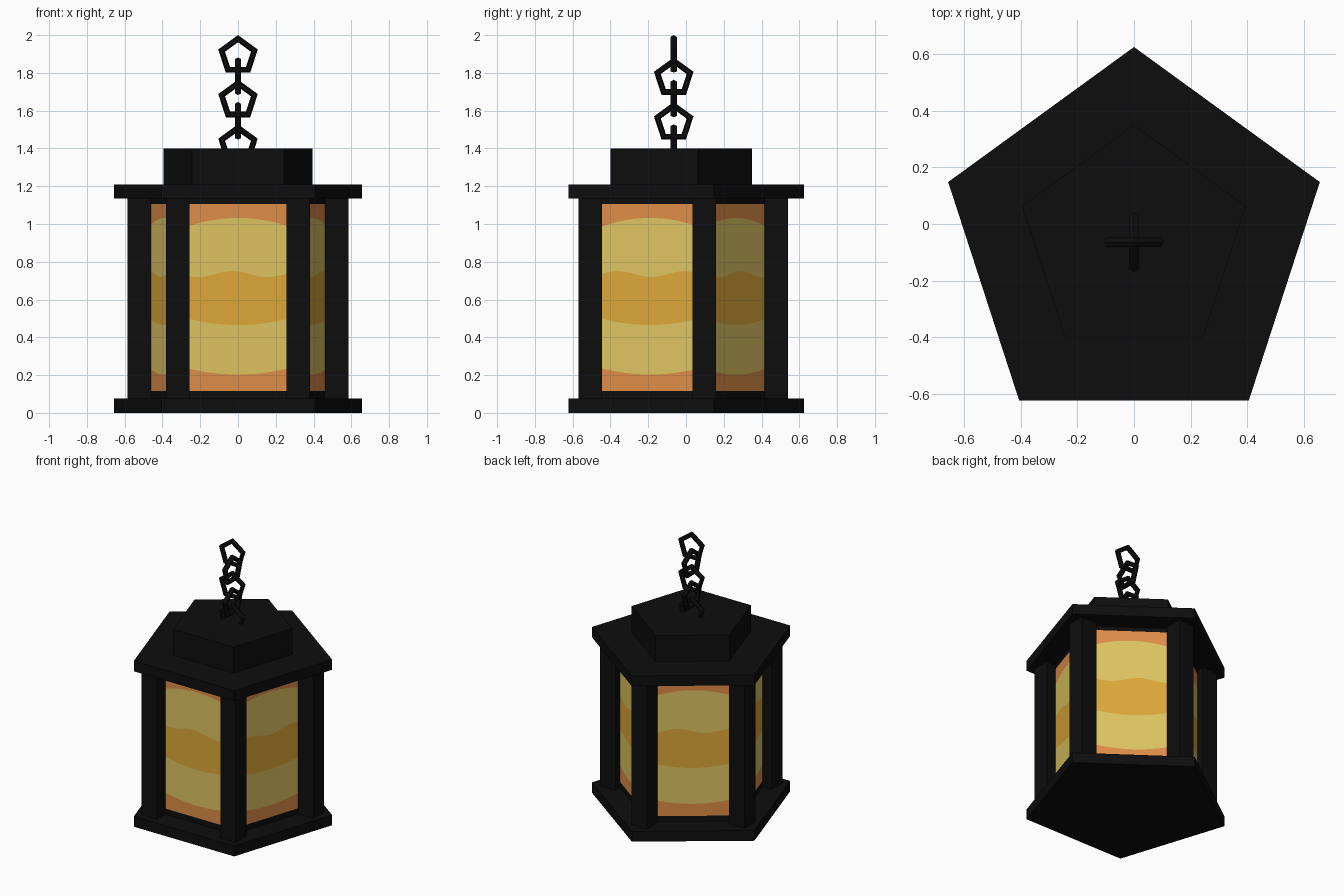
import bpy, bmesh, math
from mathutils import Vector

if "Cube" in bpy.data.objects:
    bpy.data.objects.remove(bpy.data.objects["Cube"])

CY = -0.065  # y of the lantern axis


def material(name, r, g, b):
    lin = lambda c: ((c / 255 + 0.055) / 1.055) ** 2.4 if c > 10 else c / 255 / 12.92
    m = bpy.data.materials.new(name)
    m.diffuse_color = (lin(r), lin(g), lin(b), 1)
    m.use_nodes = True
    m.node_tree.nodes["Principled BSDF"].inputs["Base Color"].default_value = m.diffuse_color
    return m


BLACK = material("black iron", 13, 13, 13)
ORANGE = material("glow orange", 222, 141, 71)
YELLOW = material("glow yellow", 221, 196, 97)
AMBER = material("glow amber", 221, 168, 57)


def make(name, bm, mats):
    me = bpy.data.meshes.new(name)
    bm.to_mesh(me)
    bm.free()
    for m in mats:
        me.materials.append(m)
    ob = bpy.data.objects.new(name, me)
    bpy.context.collection.objects.link(ob)
    return ob


# Pentagonal slabs: base, eave and roof cap
def pentagon(name, r, z0, z1):
    bm = bmesh.new()
    ring = [bm.verts.new((r * math.cos(math.radians(90 + 72 * k)),
                          CY + r * math.sin(math.radians(90 + 72 * k)), z0)) for k in range(5)]
    face = bm.faces.new(ring)
    ext = bmesh.ops.extrude_face_region(bm, geom=[face])
    top = [v for v in ext["geom"] if isinstance(v, bmesh.types.BMVert)]
    bmesh.ops.translate(bm, verts=top, vec=(0, 0, z1 - z0))
    bmesh.ops.recalc_face_normals(bm, faces=bm.faces)
    make(name, bm, [BLACK])


pentagon("base_slab", 0.69, 0, 0.075)
pentagon("eave_slab", 0.69, 1.135, 1.21)
pentagon("roof_cap", 0.415, 1.21, 1.40)

# Square corner posts, all aligned with the axes
posts = [(0, 0.478), (0.522, 0.097), (0.318, -0.507), (-0.318, -0.507), (-0.522, 0.097)]
for i, (x, y) in enumerate(posts):
    bm = bmesh.new()
    bmesh.ops.create_cube(bm, size=1)
    bmesh.ops.scale(bm, verts=bm.verts, vec=(0.125, 0.125, 1.08))
    bmesh.ops.translate(bm, verts=bm.verts, vec=(x, y, 0.605))
    make(f"corner_post_{i + 1}", bm, [BLACK])

# Glowing panes with wavy colour bands, black rim at top and bottom
APOTHEM, COLS = 0.408, 16
HALF = APOTHEM * math.tan(math.pi / 5)
BANDS = [0, 1, 2, 3, 2, 1, 0]  # material of each band, bottom to top


def band_heights(t, k):
    return [0.07, 0.115,
            0.203 + 0.04 * t * t,
            0.465 + 0.042 * t * t,
            0.735 + 0.016 * math.cos(5 * (t + 0.1 + 0.5 * k)),
            1.032 - 0.055 * t * t,
            1.105, 1.14]


for k in range(5):
    phi = math.radians(-90 + 72 * k)
    n = Vector((math.cos(phi), math.sin(phi), 0))
    side = Vector((-math.sin(phi), math.cos(phi), 0))
    bm = bmesh.new()
    cols = []
    for c in range(COLS + 1):
        t = 2 * c / COLS - 1
        p = n * APOTHEM + side * HALF * t + Vector((0, CY, 0))
        cols.append([bm.verts.new((p.x, p.y, z)) for z in band_heights(t, k)])
    for a, b in zip(cols, cols[1:]):
        for j, m in enumerate(BANDS):
            bm.faces.new((a[j], b[j], b[j + 1], a[j + 1])).material_index = m
    make(f"glass_pane_{k + 1}", bm, [BLACK, ORANGE, YELLOW, AMBER])

# Chain of five-sided links, each turned a quarter from the last
MAJOR, MINOR = 0.091, 0.019
for i in range(5):
    top = 2.0 - 0.118 * i
    bpy.ops.mesh.primitive_torus_add(
        major_segments=5, minor_segments=6, major_radius=MAJOR, minor_radius=MINOR)
    link = bpy.context.object
    link.name = f"chain_link_{i + 1}"
    turn = math.pi / 2 * (i % 2)
    for v in link.data.vertices:
        x, y, z = v.co
        # point of the ring goes from +x to +z
        u, w, d = y, x, z
        v.co = (u * math.cos(turn) - d * math.sin(turn),
                u * math.sin(turn) + d * math.cos(turn) + CY,
                w + top - MAJOR - MINOR)
    bm = bmesh.new()
    bm.from_mesh(link.data)
    bmesh.ops.recalc_face_normals(bm, faces=bm.faces)
    bm.to_mesh(link.data)
    bm.free()
    link.data.materials.append(BLACK)
